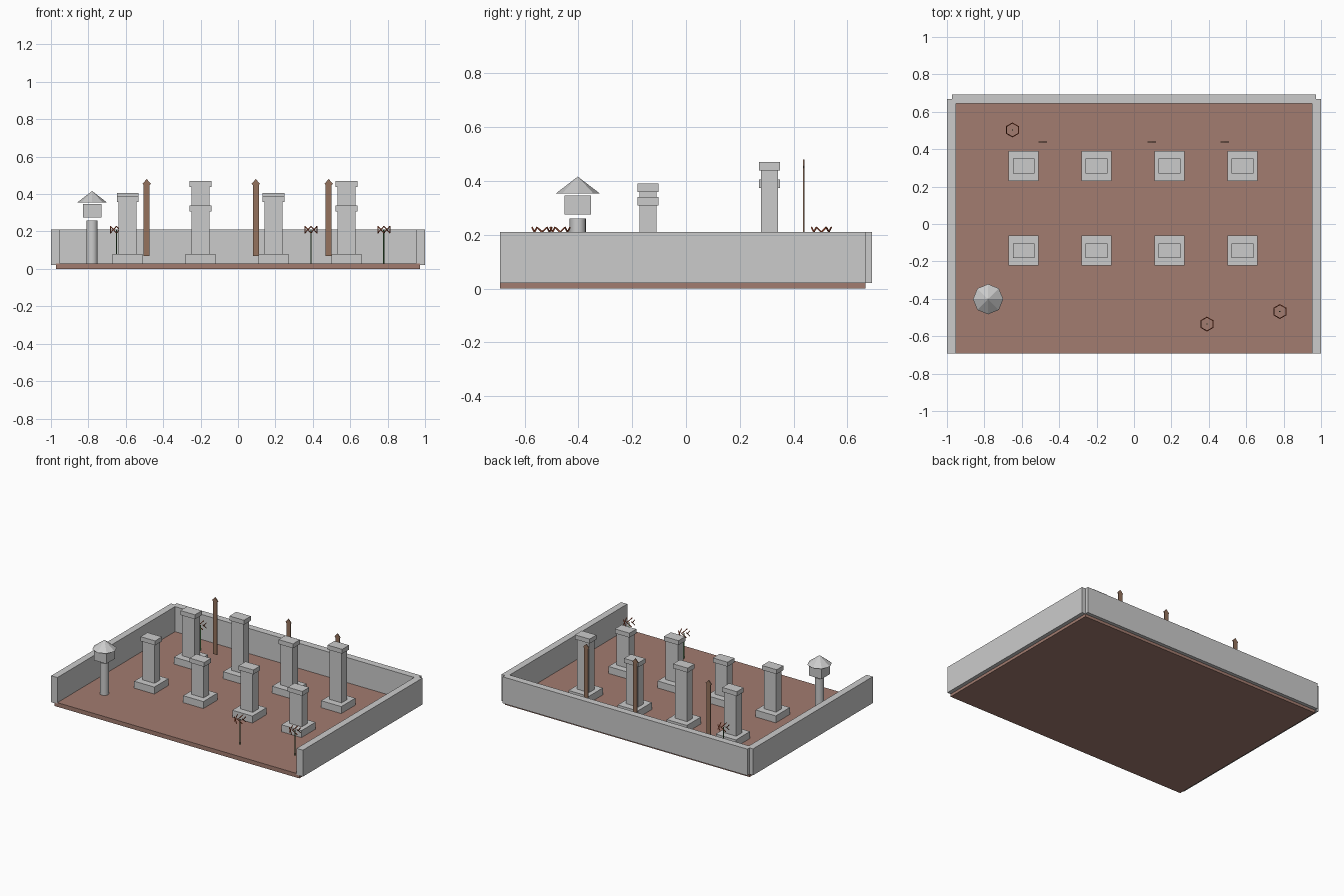
import bpy, bmesh
from math import cos, sin, pi

if "Cube" in bpy.data.objects:
    bpy.data.objects.remove(bpy.data.objects["Cube"])


def material(name, rgb):
    m = bpy.data.materials.new(name)
    m.diffuse_color = (*rgb, 1)
    m.use_nodes = True
    m.node_tree.nodes["Principled BSDF"].inputs["Base Color"].default_value = m.diffuse_color
    return m


SOIL = material("soil", (0.36, 0.20, 0.16))
WOOD = material("wood", (0.30, 0.17, 0.11))
GREEN = material("stem_green", (0.05, 0.16, 0.05))
RED = material("petal_red", (0.55, 0.12, 0.05))


def finish(ob, name, mat=None):
    ob.name = name
    if mat:
        ob.data.materials.append(mat)
    return ob


def box(name, x0, x1, y0, y1, z0, z1, mat=None):
    bpy.ops.mesh.primitive_cube_add(size=1, location=((x0 + x1) / 2, (y0 + y1) / 2, (z0 + z1) / 2))
    ob = bpy.context.object
    ob.scale = (x1 - x0, y1 - y0, z1 - z0)
    bpy.ops.object.transform_apply(location=False, rotation=False, scale=True)
    return finish(ob, name, mat)


def block(name, x, y, w, d, z0, z1, mat=None):
    return box(name, x - w / 2, x + w / 2, y - d / 2, y + d / 2, z0, z1, mat)


def rod(name, x, y, r, z0, z1, sides, mat=None):
    bpy.ops.mesh.primitive_cylinder_add(vertices=sides, radius=r, depth=z1 - z0,
                                        location=(x, y, (z0 + z1) / 2))
    return finish(bpy.context.object, name, mat)


# Ground slab and three surrounding walls
box("ground", -0.972, 0.972, -0.692, 0.667, 0, 0.03, SOIL)
box("left_wall", -1, -0.951, -0.692, 0.667, 0.02, 0.21)
box("right_wall", 0.951, 1, -0.692, 0.667, 0.02, 0.21)
box("back_wall", -0.972, 0.972, 0.643, 0.692, 0.02, 0.21)

# Two rows of gravestones: base, shaft, cap
for row, y, tops in (("front", -0.142, (0.39, 0.34)), ("back", 0.31, (0.405, 0.47))):
    for i, x in enumerate((-0.59, -0.2, 0.19, 0.58)):
        top = tops[i % 2]
        block(f"{row}_stone_base_{i}", x, y, 0.16, 0.16, 0.001, 0.08)
        block(f"{row}_stone_shaft_{i}", x, y, 0.097, 0.063, 0.08, top - 0.03)
        block(f"{row}_stone_cap_{i}", x, y, 0.116, 0.078, top - 0.032, top)

# Stone lantern: post, light box, roof
LX, LY = -0.78, -0.402
rod("lantern_post", LX, LY, 0.03, 0.001, 0.26, 16)
bpy.ops.object.shade_smooth_by_angle()
block("lantern_box", LX, LY, 0.098, 0.098, 0.275, 0.346)
bpy.ops.mesh.primitive_cone_add(vertices=8, radius1=0.081, radius2=0, depth=0.062,
                                location=(LX, LY, 0.385))
finish(bpy.context.object, "lantern_roof")

# Thin wooden memorial boards with a pointed, notched head
half = [(0.016, 0.07), (0.016, 0.448), (0.023, 0.455)]
outline = half + [(0, 0.48)] + [(-x, z) for x, z in reversed(half)]
for i, x in enumerate((-0.488, 0.095, 0.485)):
    bm = bmesh.new()
    face = bm.faces.new([bm.verts.new((px, -0.003, pz)) for px, pz in outline])
    ext = bmesh.ops.extrude_face_region(bm, geom=[face])
    bmesh.ops.translate(bm, vec=(0, 0.006, 0),
                        verts=[g for g in ext["geom"] if isinstance(g, bmesh.types.BMVert)])
    bmesh.ops.recalc_face_normals(bm, faces=bm.faces)
    me = bpy.data.meshes.new("board")
    bm.to_mesh(me)
    bm.free()
    ob = bpy.data.objects.new("board", me)
    ob.location = (x, 0.438, 0)
    bpy.context.collection.objects.link(ob)
    finish(ob, f"wooden_board_{i}", WOOD)

# Flowers: thin stem with a ring of six tilted petals
for i, (x, y) in enumerate(((-0.65, 0.503), (0.39, -0.535), (0.78, -0.468))):
    rod(f"flower_stem_{i}", x, y, 0.004, 0.03, 0.21, 6, GREEN)
    for k in range(6):
        a = k * pi / 3
        bpy.ops.mesh.primitive_cylinder_add(
            vertices=6, radius=0.003, depth=0.052,
            location=(x + 0.032 * cos(a), y + 0.032 * sin(a), 0.21), rotation=(0.8, 0, a))
        finish(bpy.context.object, f"flower_petal_{i}_{k}", RED)
